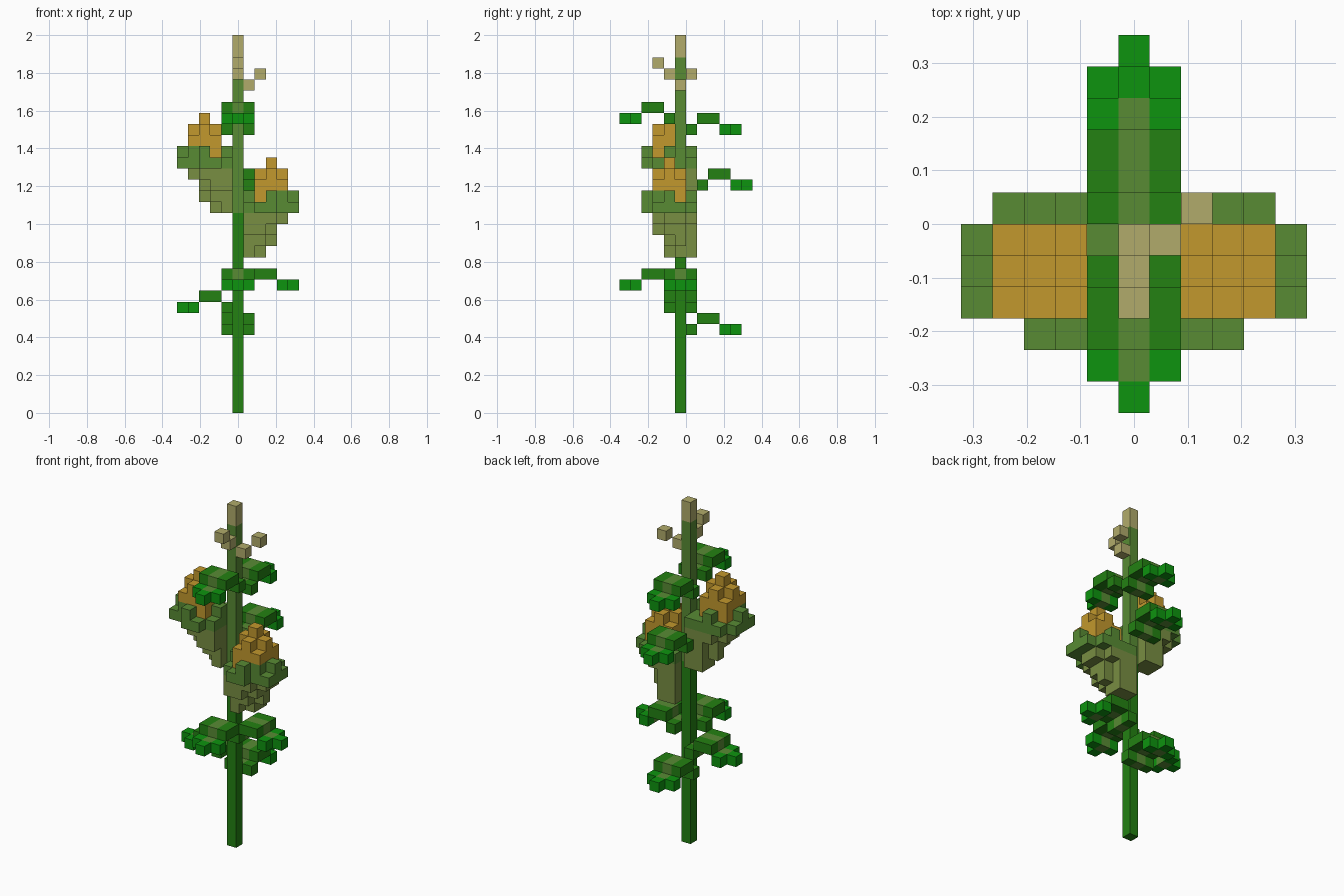
import bpy, bmesh
from mathutils import Vector

if "Cube" in bpy.data.objects:
    bpy.data.objects.remove(bpy.data.objects["Cube"], do_unlink=True)

V = 2 / 34  # edge length of one block


def material(name, rgb):
    lin = [((c / 255 + 0.055) / 1.055) ** 2.4 for c in rgb]
    m = bpy.data.materials.new(name)
    m.use_nodes = True
    m.diffuse_color = (*lin, 1)
    m.node_tree.nodes["Principled BSDF"].inputs["Base Color"].default_value = (*lin, 1)
    return m


DARK = material("deep green", (35, 129, 18))
BRIGHT = material("bright green", (13, 148, 15))
MID = material("moss green", (88, 139, 52))
OLIVE = material("olive", (120, 142, 66))
GOLD = material("gold", (194, 152, 45))
TAN = material("tan", (177, 171, 107))


def blocks(name, cells):
    """Turn a {(i, j, k): material} grid into one mesh of its outer faces."""
    bm = bmesh.new()
    mats = list(dict.fromkeys(cells.values()))
    for cell, mat in cells.items():
        base = Vector(cell)
        for axis in range(3):
            u, w = Vector(), Vector()
            u[(axis + 1) % 3] = w[(axis + 2) % 3] = 1
            for side in (0, 1):
                near = list(cell)
                near[axis] += 2 * side - 1
                if tuple(near) in cells:
                    continue
                p = base.copy()
                p[axis] += side
                ring = [p, p + u, p + u + w, p + w]
                if not side:
                    ring.reverse()
                face = bm.faces.new([bm.verts.new((q - Vector((0.5, 0, 0))) * V) for q in ring])
                face.material_index = mats.index(mat)
    bmesh.ops.remove_doubles(bm, verts=bm.verts, dist=V / 100)
    mesh = bpy.data.meshes.new(name)
    bm.to_mesh(mesh)
    bm.free()
    for m in mats:
        mesh.materials.append(m)
    obj = bpy.data.objects.new(name, mesh)
    bpy.context.collection.objects.link(obj)


def box(xs, ys, skip=()):
    return [(x, y) for x in range(xs[0], xs[1] + 1)
            for y in range(ys[0], ys[1] + 1) if (x, y) not in skip]


# Stem, darker below and pale at the tip
blocks("stem", {(0, -1, k): DARK if k < 18 else MID if k < 32 else TAN for k in range(34)})

# Loose buds near the top
for n, cell in enumerate([(1, -1, 29), (2, 0, 30), (0, -2, 30), (0, -3, 31)]):
    blocks(f"bud_{n + 1}", {cell: TAN})


# Leaves: root row, two raised rows, a lower bright row and a single tip block
def leaf(name, direction, k, gap=0):
    dx, dy = direction
    cells = {}
    for step in range(5):
        height = k + (step in (1, 2))
        for side in (-1, 0, 1):
            if step == 4 and side:
                continue
            d = step + 1 + gap
            colour = BRIGHT if step > 2 else DARK
            if side == 0 and step < 4:
                colour = MID
            cells[(dx * d + dy * side, -1 + dy * d + dx * side, height)] = colour
    blocks(name, cells)


FRONT, BACK, LEFT, RIGHT = (0, -1), (0, 1), (1, 0), (-1, 0)
leaf("upper_front_leaf", FRONT, 26)
leaf("upper_back_leaf", BACK, 25)
leaf("middle_back_leaf", BACK, 20, gap=1)
leaf("lower_front_leaf", FRONT, 11)
leaf("lower_left_leaf", LEFT, 11)
leaf("lower_right_leaf", RIGHT, 9)
leaf("lower_back_leaf", BACK, 7)

# Flower layers from the bottom: olive cup, green toothed rim, gold heart
LAYERS = [
    (0, OLIVE, box((1, 2), (-2, 0), [(2, -2)])),
    (1, OLIVE, box((1, 3), (-2, 0), [(3, -2), (3, 0)])),
    (2, OLIVE, box((1, 3), (-3, 0), [(3, -3), (3, 0)])),
    (3, OLIVE, box((1, 4), (-3, 0), [(4, -3), (4, 0)])),
    (4, MID, box((1, 5), (-4, 0), [(1, -4), (4, -4), (5, -4), (5, 0)])),
    (5, GOLD, box((2, 4), (-3, -1))),
    (5, MID, [(5, -2), (3, -4), (1, -2), (3, 0), (4, -3)]),
    (6, GOLD, box((2, 4), (-3, -1))),
    (7, GOLD, [(3, -2), (2, -2), (4, -2), (3, -1), (3, -3)]),
    (8, GOLD, [(3, -2)]),
]
for name, sign, base in (("left_flower", 1, 14), ("right_flower", -1, 18)):
    blocks(name, {(sign * x, y, base + k): m for k, m, plan in LAYERS for x, y in plan})
